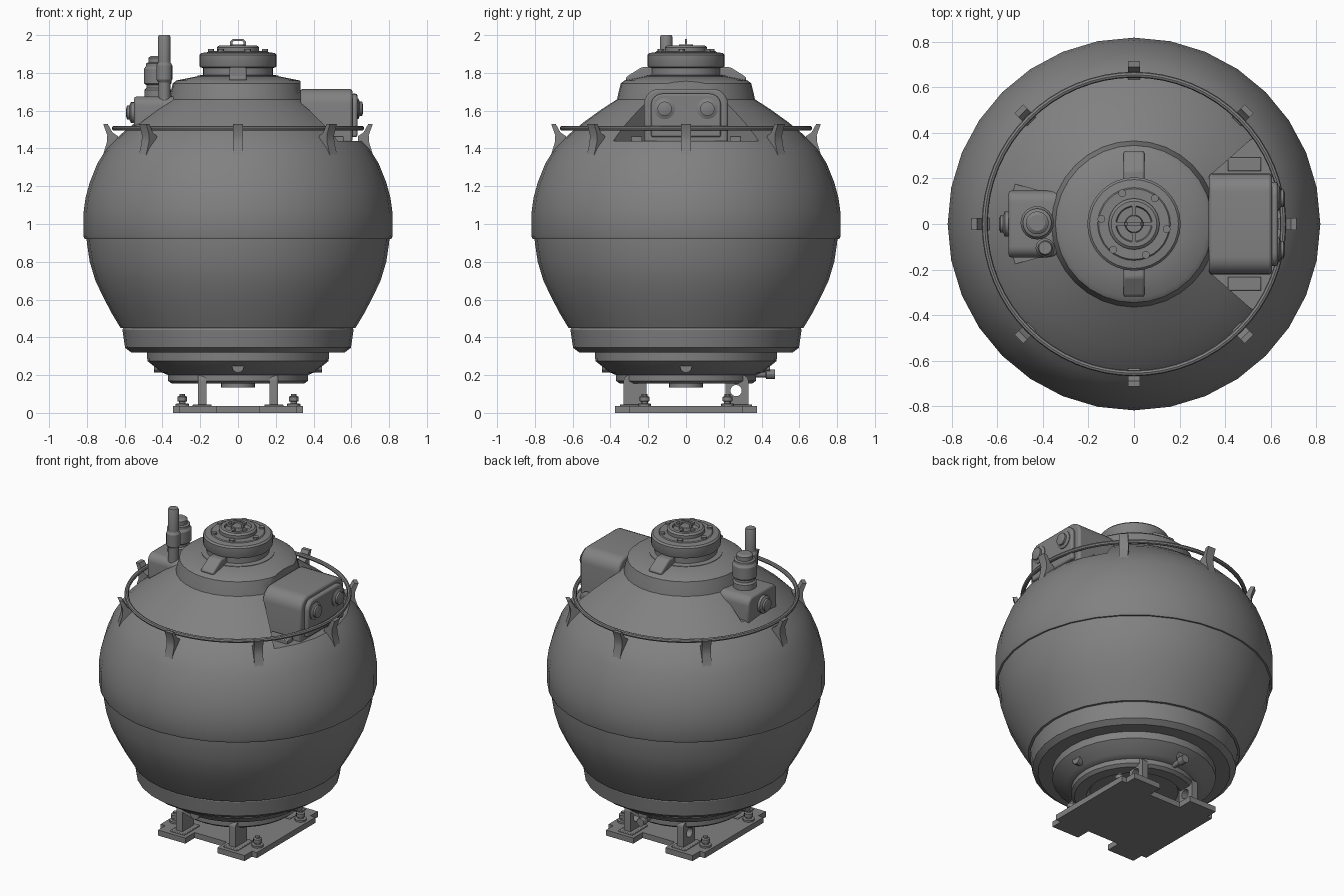
import bpy, bmesh
from math import pi, sin, cos, radians
from mathutils import Matrix

if "Cube" in bpy.data.objects:
    bpy.data.objects.remove(bpy.data.objects["Cube"])

grey = bpy.data.materials.new("steel grey")
grey.use_nodes = True
COLOUR = (0.22, 0.22, 0.22, 1)
grey.diffuse_color = COLOUR
grey.node_tree.nodes["Principled BSDF"].inputs["Base Color"].default_value = COLOUR

ALONG_X = Matrix(((0, 0, 1, 0), (1, 0, 0, 0), (0, 1, 0, 0), (0, 0, 0, 1)))
ALONG_Y = Matrix(((1, 0, 0, 0), (0, 0, 1, 0), (0, 1, 0, 0), (0, 0, 0, 1)))
move = Matrix.Translation


def turn(angle):
    return Matrix.Rotation(angle, 4, "Z")


def finish(name, bm, matrix, bevel=0):
    bmesh.ops.remove_doubles(bm, verts=bm.verts, dist=1e-5)
    bm.transform(matrix)
    bmesh.ops.recalc_face_normals(bm, faces=bm.faces)
    mesh = bpy.data.meshes.new(name)
    bm.to_mesh(mesh)
    bm.free()
    mesh.materials.append(grey)
    ob = bpy.data.objects.new(name, mesh)
    bpy.context.collection.objects.link(ob)
    if bevel:
        mod = ob.modifiers.new("bevel", "BEVEL")
        mod.width, mod.segments = bevel, 2
    smooth(ob)
    return ob


def smooth(ob):
    bpy.ops.object.select_all(action="DESELECT")
    ob.select_set(True)
    bpy.context.view_layer.objects.active = ob
    bpy.ops.object.shade_smooth_by_angle(angle=radians(30))


def lathe(name, profile, matrix=Matrix(), steps=32):
    """Turn (radius, height) points around the local z axis."""
    bm = bmesh.new()
    verts = [bm.verts.new((r, 0, z)) for r, z in profile]
    edges = [bm.edges.new(pair) for pair in zip(verts, verts[1:])]
    bmesh.ops.spin(bm, geom=verts + edges, cent=(0, 0, 0), axis=(0, 0, 1),
                   angle=2 * pi, steps=steps, use_merge=True)
    return finish(name, bm, matrix)


def rod(name, radius, low, high, matrix=Matrix(), steps=16):
    return lathe(name, [(0, low), (radius, low), (radius, high), (0, high)], matrix, steps)


def prism(name, outline, low, high, matrix=Matrix(), bevel=0):
    """Extrude a flat outline along the local z axis."""
    bm = bmesh.new()
    face = bm.faces.new([bm.verts.new((x, y, low)) for x, y in outline])
    top = bmesh.ops.extrude_face_region(bm, geom=[face])["geom"]
    bmesh.ops.translate(bm, vec=(0, 0, high - low),
                        verts=[v for v in top if isinstance(v, bmesh.types.BMVert)])
    return finish(name, bm, matrix, bevel)


def box(name, x, y, low, high, matrix=Matrix(), bevel=0):
    return prism(name, [(-x, -y), (x, -y), (x, y), (-x, y)], low, high, matrix, bevel)


def ring(name, major, minor, matrix, steps=64):
    loop = [(major + minor * cos(a * pi / 4), minor * sin(a * pi / 4)) for a in range(9)]
    return lathe(name, loop, matrix, steps)


def arch(half, low, high, radius):
    """Upright outline with rounded top corners."""
    arc = [(half - radius + radius * cos(a * pi / 12), high - radius + radius * sin(a * pi / 12))
           for a in range(7)]
    right = [(half, low)] + arc
    return right + [(-x, z) for x, z in reversed(right)]


def cut(target, cutter):
    mod = target.modifiers.new("cut", "BOOLEAN")
    mod.operation, mod.solver, mod.object = "DIFFERENCE", "EXACT", cutter
    bpy.context.view_layer.objects.active = target
    bpy.ops.object.modifier_apply(modifier="cut")
    bpy.data.objects.remove(cutter)
    smooth(target)


# Hull
lathe("lower_hull", [(0, .45), (.622, .45), (.67, .53), (.712, .61), (.755, .7), (.785, .8),
                     (.8, .9), (.802, .925), (0, .925)])
upper = lathe("upper_hull", [(0, .92), (.812, .92), (.818, .935), (.818, 1.06), (.807, 1.14), (.785, 1.22),
                             (.745, 1.32), (.695, 1.4), (.62, 1.475), (.54, 1.54), (.45, 1.605),
                             (.365, 1.66), (.36, 1.685), (.345, 1.745), (.325, 1.76), (.2, 1.785), (0, 1.785)])
lathe("lower_band", [(0, .32), (.565, .32), (.598, .345), (.612, .44), (.605, .455), (0, .455)])
lathe("skirt", [(0, .2), (.37, .2), (.405, .215), (.48, .275), (.482, .325), (0, .325)])
lathe("foot_ring", [(0, .185), (.26, .185), (.28, .155), (.35, .155), (.37, .17), (.37, .21), (0, .21)])
rod("drain_disc", .09, .135, .2, steps=24)

# Recesses in the upper hull
cut(upper, prism("left_recess", [(.33, -.21), (.9, -.71), (.9, .71), (.33, .21)], 1.44, 1.9))
cut(upper, prism("right_recess", [(-.36, -.13), (-.36, .13), (-.9, .28), (-.9, -.28)], 1.53, 1.9))

# Left housing with two sockets
prism("left_housing", arch(.222, 1.43, 1.715, .08), .33, .605, ALONG_X, .012)
prism("left_housing_cover", arch(.185, 1.46, 1.69, .06), .6, .632, ALONG_X, .01)
SOCKET = [(0, 0), (.055, 0), (.055, .022), (.038, .03), (.038, .042), (.018, .048), (0, .048)]
for side in (-1, 1):
    lathe("left_socket", SOCKET, move((.615, side * .113, 1.61)) @ ALONG_X, 20)
    box("recess_pad", .073, .03, 1.435, 1.465, move((.485, side * .262, 0)), .004)

# Right housing with socket, stack and mast
prism("right_housing", arch(.147, 1.51, 1.675, .05), -.55, -.33, ALONG_X, .012)
lathe("right_socket", SOCKET, move((-.545, 0, 1.59)) @ turn(pi) @ ALONG_X, 20)
lathe("stack", [(0, 1.65), (.07, 1.65), (.07, 1.71), (.06, 1.72), (.06, 1.735), (.073, 1.745), (.073, 1.82),
                (.063, 1.835), (.063, 1.85), (.05, 1.855), (.05, 1.88), (.035, 1.89), (0, 1.89)],
      move((-.425, .005, 0)), 24)
lathe("mast", [(0, 1.62), (.032, 1.62), (.032, 1.75), (.042, 1.765), (.042, 1.84), (.033, 1.855),
               (.033, 1.99), (.028, 2), (0, 2)], move((-.39, -.105, 0)), 20)

# Hatch
lathe("hatch_neck", [(0, 1.77), (.215, 1.77), (.215, 1.785), (.185, 1.79), (.185, 1.825), (.2, 1.83),
                     (.205, 1.84), (.205, 1.895), (.195, 1.905), (.16, 1.91), (.155, 1.915), (0, 1.915)])
lathe("hatch_cap", [(0, 1.91), (.112, 1.91), (.112, 1.935), (.1, 1.945), (.08, 1.945), (.075, 1.93),
                    (.04, 1.93), (.036, 1.95), (0, 1.95)])
for i in range(6):
    rod("hatch_bolt", .017, 1.9, 1.926, turn(radians(60 * i - 9)) @ move((.145, 0, 0)), 12)
for i in range(2):
    box("hatch_spoke", .085, .008, 1.925, 1.945, turn(i * pi / 2))
prism("hatch_handle", [(-.042, 1.93), (-.042, 1.965), (-.028, 1.98), (.028, 1.98), (.042, 1.965), (.042, 1.93),
                       (.03, 1.93), (.03, 1.96), (.022, 1.968), (-.022, 1.968), (-.03, 1.96), (-.03, 1.93)],
      -.006, .006, ALONG_Y)
for angle in (pi / 2, -pi / 2):
    lug = turn(angle)
    prism("hatch_lug", [(.17, 1.765), (.3, 1.75), (.322, 1.765), (.315, 1.78), (.235, 1.83), (.17, 1.83)],
          -.045, .045, lug @ ALONG_Y, .012)

# Rail and its brackets
ring("rail", .655, .013, move((0, 0, 1.507)))
for i in range(8):
    prism("rail_bracket", [(.714, 1.53), (.69, 1.53), (.665, 1.485), (.635, 1.465), (.635, 1.44), (.69, 1.365),
                           (.715, 1.365), (.695, 1.43), (.692, 1.47)], -.027, .027, turn(i * pi / 4) @ ALONG_Y)

# Fittings under the hull
for i in range(4):
    rod("skirt_fitting", .032, .33, .445, turn(i * pi / 2) @ move((0, 0, .245)) @ ALONG_X, 12)
lathe("valve", [(0, .33), (.018, .33), (.018, .42), (.026, .425), (.026, .47), (0, .47)],
      move((0, 0, .205)) @ ALONG_Y, 12)

# Base plate with notched sides, legs and bolts
quarter = [(.345, .3), (.31, .3), (.31, .375), (.115, .375), (.115, .28)]
half = quarter + [(-x, y) for x, y in reversed(quarter)]
prism("base_plate", half + [(-x, -y) for x, y in half], 0, .036)
for sx in (-1, 1):
    for sy in (-1, 1):
        leg = prism("leg", arch(.06, .02, .2, .03), -.022, .022, move((sx * .19, sy * .27, 0)) @ ALONG_X)
        cut(leg, rod("leg_hole", .03, -.1, .1, move((sx * .19, sy * .265, .118)) @ ALONG_X))
        box("leg_foot", .05, .08, .03, .045, move((sx * .19, sy * .27, 0)), .004)
        lathe("base_bolt", [(0, .03), (.035, .03), (.035, .048), (.018, .05), (.018, .06), (.026, .062),
                            (.026, .085), (.015, .09), (.015, .1), (0, .1)], move((sx * .295, sy * .22, 0)), 12)
